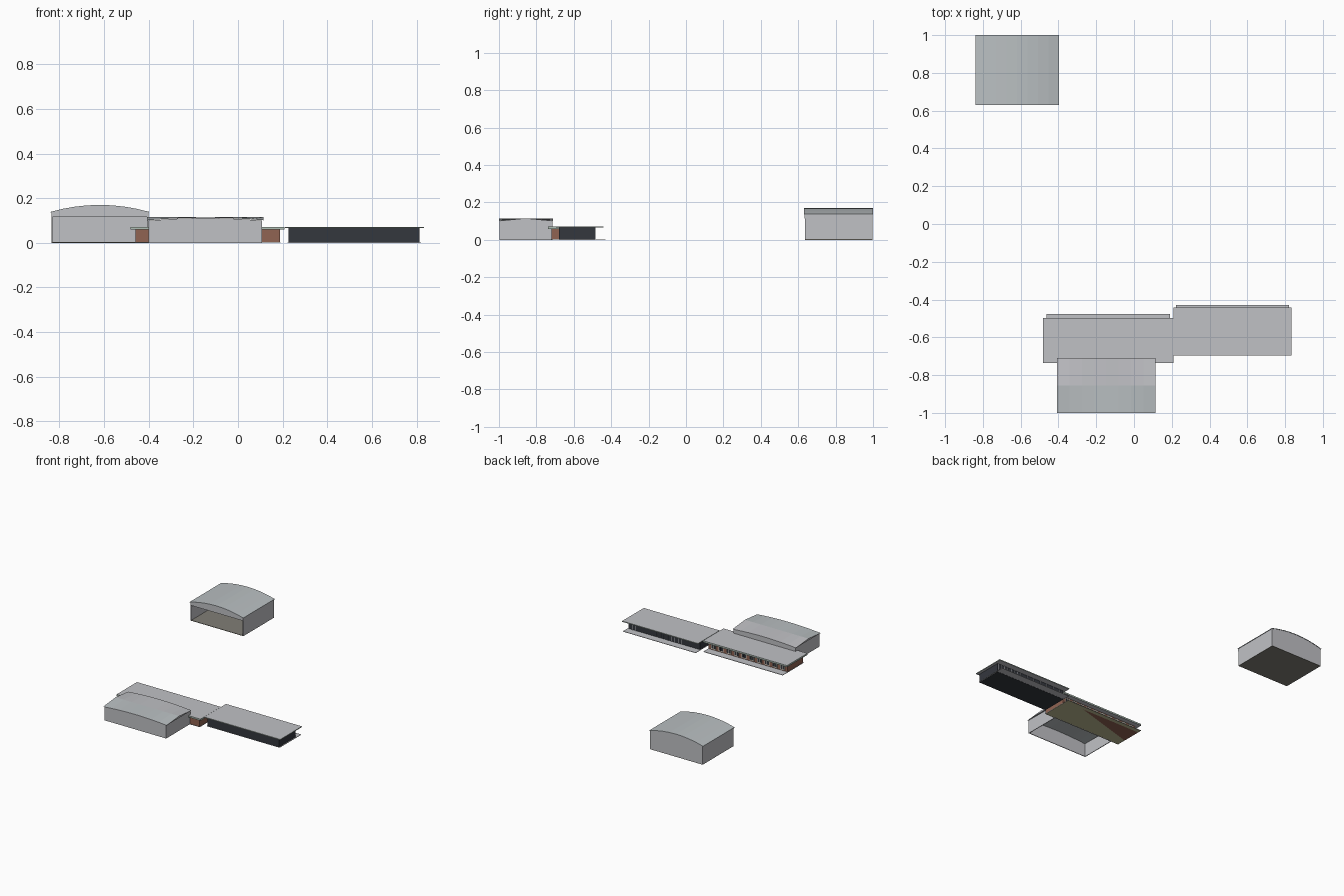
import bpy, bmesh, math

if "Cube" in bpy.data.objects:
    bpy.data.objects.remove(bpy.data.objects["Cube"])


def material(name, r, g, b):
    m = bpy.data.materials.new(name)
    m.diffuse_color = (r, g, b, 1)
    m.use_nodes = True
    m.node_tree.nodes["Principled BSDF"].inputs["Base Color"].default_value = m.diffuse_color
    return m


GREY = material("light grey", 0.53, 0.535, 0.56)
ROOF = material("cool roof grey", 0.49, 0.525, 0.54)
BRICK = material("brick", 0.28, 0.125, 0.085)
GLASS = material("dark glass", 0.034, 0.038, 0.048)
FLOOR = material("floor stone", 0.22, 0.21, 0.18)
TAN = material("tan base", 0.52, 0.49, 0.29)
FRAME = material("pale frame", 0.68, 0.64, 0.55)
FASCIA = material("pale green trim", 0.43, 0.52, 0.46)


def finish(bm, name, *mats):
    bmesh.ops.recalc_face_normals(bm, faces=bm.faces)
    mesh = bpy.data.meshes.new(name)
    bm.to_mesh(mesh)
    bm.free()
    for mat in mats:
        mesh.materials.append(mat)
    ob = bpy.data.objects.new(name, mesh)
    bpy.context.collection.objects.link(ob)
    return ob


def box(name, x0, x1, y0, y1, z0, z1, mat):
    bm = bmesh.new()
    bmesh.ops.create_cube(bm, size=1)
    for v in bm.verts:
        v.co = ((x0 + x1) / 2 + v.co.x * (x1 - x0),
                (y0 + y1) / 2 + v.co.y * (y1 - y0),
                (z0 + z1) / 2 + v.co.z * (z1 - z0))
    return finish(bm, name, mat)


def flat_roof(name, *bounds):
    """Slab with trim coloured edges."""
    ob = box(name, *bounds, GREY)
    ob.data.materials.append(FASCIA)
    for p in ob.data.polygons:
        p.material_index = int(abs(p.normal.z) < 0.5)


def prism(name, profile, y0, y1, mat):
    """Extrude an x-z outline along y."""
    bm = bmesh.new()
    face = bm.faces.new([bm.verts.new((x, y0, z)) for x, z in profile])
    new = bmesh.ops.extrude_face_region(bm, geom=[face])["geom"]
    for v in new:
        if isinstance(v, bmesh.types.BMVert):
            v.co.y = y1
    return finish(bm, name, mat)


def arch(x0, x1, z, rise, n=8):
    """Points of a shallow arch from left to right."""
    us = [-1 + 2 * i / n for i in range(n + 1)]
    return [((x0 + x1) / 2 + u * (x1 - x0) / 2, z + rise * (1 - u * u)) for u in us]


T = 0.005  # wall thickness

# Hangar: open front, arched roof, lintel over the opening
hx0, hx1, hy0, hy1 = -0.836, -0.402, 0.637, 0.998
box("hangar_floor", hx0, hx1, hy0, hy1, 0, 0.003, FLOOR)
box("hangar_left_wall", hx0, hx0 + T, hy0, hy1, 0, 0.138, GREY)
box("hangar_right_wall", hx1 - T, hx1, hy0, hy1, 0, 0.138, GREY)
gable = arch(hx0, hx1, 0.138, 0.031)
prism("hangar_back_wall", [(hx1, 0), (hx0, 0)] + gable, hy1 - T, hy1, GREY)
prism("hangar_lintel", [(hx1, 0.115), (hx0, 0.115)] + gable, hy0 - 0.003, hy0 + T, GREY)
prism("hangar_roof", arch(-0.84, -0.398, 0.139, 0.031)
      + arch(-0.84, -0.398, 0.135, 0.031)[::-1], 0.63, 1.0, ROOF)

# Front hall: four walls, no floor, arched ends
fx0, fx1, fy0, fy1 = -0.40, 0.108, -0.998, -0.715
for side, x in (("left", fx0), ("right", fx1 - T)):
    box("hall_%s_wall" % side, x, x + T, fy0, fy1, 0, 0.101, GREY)
hall_gable = arch(fx0, fx1, 0.099, 0.012)
for side, y in (("front", fy0), ("back", fy1 - T)):
    prism("hall_%s_wall" % side, [(fx1, 0), (fx0, 0)] + hall_gable, y, y + T, GREY)

# Hall roof: curved eaves rising to a straight ridge, closed at the sides
bm = bmesh.new()
rows = []
for y, z, rise in ((-1.0, 0.101, 0.012), (-0.856, 0.115, 0.0), (-0.71, 0.101, 0.012)):
    rows.append([bm.verts.new((x, y, zz)) for x, zz in arch(-0.407, 0.115, z, rise)])
for a, b in zip(rows, rows[1:]):
    for i in range(len(a) - 1):
        f = bm.faces.new((a[i], a[i + 1], b[i + 1], b[i]))
        f.material_index = int(a is rows[0])
for end in (0, -1):
    bm.faces.new([row[end] for row in rows])
hall_roof = finish(bm, "hall_roof", GREY, ROOF)

# Brick terminal on a tan base, with brick showing under one corner
tx0, tx1, ty0, ty1 = -0.462, 0.19, -0.722, -0.476
box("terminal_base", tx0, tx1, ty0, ty1, 0.0005, 0.001, TAN)
bm = bmesh.new()
bm.faces.new([bm.verts.new(c) for c in
              ((tx0, ty1 - 0.03, 0), (0.03, ty1 - 0.03, 0), (tx0, -0.65, 0))])
for f in bm.faces:
    f.normal_update()
finish(bm, "terminal_brick_underside", BRICK)
under = bpy.data.objects["terminal_brick_underside"].data
if under.polygons[0].normal.z > 0:
    under.flip_normals()
box("terminal_terrace", tx0, tx1, ty0, ty1, 0.001, 0.004, GREY)
box("terminal_walls", -0.46, 0.188, -0.72, -0.535, 0.004, 0.059, BRICK)
flat_roof("terminal_roof", -0.482, 0.208, -0.737, -0.498, 0.059, 0.071)

# Terminal rear windows: pale frames and dark panes between brick piers
bays = 10
step = 0.63 / bays
for i in range(bays):
    x = -0.451 + i * step
    box("window_frame", x + 0.012, x + step - 0.012, -0.535, -0.532, 0.010, 0.053, FRAME)
    for k in range(2):
        px = x + 0.0155 + k * 0.018
        box("window_pane", px, px + 0.013, -0.532, -0.530, 0.016, 0.047, GLASS)

# Glazed wing
box("wing_base", 0.226, 0.814, -0.68, -0.487, 0, 0.001, GLASS)
box("wing_terrace", 0.222, 0.82, -0.682, -0.43, 0.001, 0.004, GREY)
box("wing_glass_walls", 0.226, 0.814, -0.68, -0.487, 0.004, 0.066, GLASS)
flat_roof("wing_roof", 0.210, 0.834, -0.695, -0.441, 0.066, 0.072)

# Wing rear mullions
for i in range(21):
    x = 0.228 + i * 0.0291
    box("wing_mullion", x, x + 0.0012, -0.487, -0.485, 0.004, 0.066, GREY)
